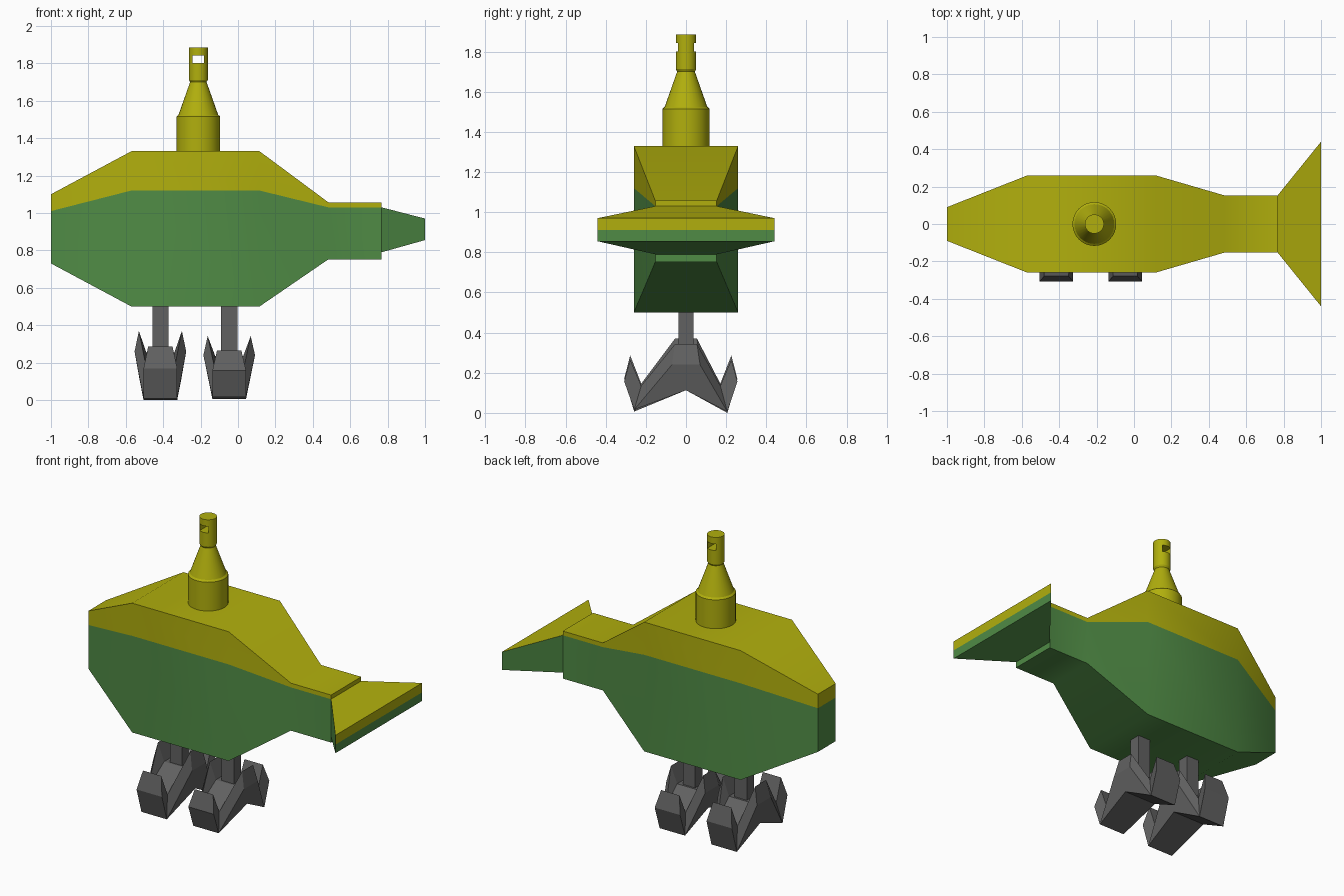
import bpy, bmesh, math

if "Cube" in bpy.data.objects:
    bpy.data.objects.remove(bpy.data.objects["Cube"])


def material(name, color):
    m = bpy.data.materials.new(name)
    m.diffuse_color = (*color, 1)
    m.use_nodes = True
    m.node_tree.nodes["Principled BSDF"].inputs["Base Color"].default_value = m.diffuse_color
    return m


YELLOW = material("yellow", (0.44, 0.43, 0.004))
GREEN = material("green", (0.08, 0.26, 0.06))
GREY = material("dark_grey", (0.12, 0.12, 0.12))


def build(name, verts, faces, mats, indices=None):
    me = bpy.data.meshes.new(name)
    me.from_pydata(verts, [], faces)
    for m in mats:
        me.materials.append(m)
    if indices:
        me.polygons.foreach_set("material_index", indices)
    ob = bpy.data.objects.new(name, me)
    bpy.context.collection.objects.link(ob)
    # consistent outward normals
    bm = bmesh.new()
    bm.from_mesh(me)
    bmesh.ops.recalc_face_normals(bm, faces=bm.faces)
    bm.to_mesh(me)
    bm.free()
    return ob


def activate(ob):
    bpy.ops.object.select_all(action='DESELECT')
    ob.select_set(True)
    bpy.context.view_layer.objects.active = ob


def smooth(ob, angle):
    activate(ob)
    bpy.ops.object.shade_smooth_by_angle(angle=math.radians(angle))


# Hull: lofted rectangular stations (x, half width, bottom, colour split, top)
stations = [(-1, .09, .73, 1.01, 1.10), (-.57, .26, .50, 1.12, 1.33), (.115, .26, .50, 1.12, 1.33),
            (.483, .153, .752, 1.03, 1.057), (.768, .153, .752, 1.03, 1.057)]
verts, faces, idx = [], [], []
for x, w, lo, mid, hi in stations:
    verts += [(x, -w, lo), (x, w, lo), (x, w, mid), (x, w, hi), (x, -w, hi), (x, -w, mid)]
for s in range(len(stations) - 1):
    for k in range(6):
        a, b = s * 6 + k, s * 6 + (k + 1) % 6
        faces.append((a, b, b + 6, a + 6))
        idx.append(1 if k in (2, 3, 4) else 0)
for e in (0, 6 * (len(stations) - 1)):
    faces += [(e, e + 1, e + 2, e + 5), (e + 5, e + 2, e + 3, e + 4)]
    idx += [0, 1]
smooth(build("hull", verts, faces, [GREEN, YELLOW], idx), 40)

# Tail fin: flares sideways while thinning, with a two-colour end
a, b = .768, 1.0
verts = [(a, -.153, .79), (a, .153, .79), (a, .153, 1.03), (a, -.153, 1.03),
         (b, -.44, .855), (b, .44, .855), (b, .44, .91), (b, .44, .97), (b, -.44, .97), (b, -.44, .91)]
faces = [(0, 1, 2, 3), (0, 1, 5, 4), (1, 2, 7, 6, 5), (3, 0, 4, 9, 8), (4, 5, 6, 9), (2, 3, 8, 7), (9, 6, 7, 8)]
build("tail_fin", verts, faces, [GREEN, YELLOW], [0, 0, 0, 0, 0, 1, 1])

# Tower: lathed profile (radius, height)
profile = [(.117, 1.30), (.117, 1.515), (.106, 1.525), (.044, 1.70), (.051, 1.712), (.051, 1.885)]
N, TX = 32, -.212
verts = [(TX + r * math.cos(2 * math.pi * i / N), r * math.sin(2 * math.pi * i / N), z)
         for r, z in profile for i in range(N)]
faces = [(s * N + i, s * N + (i + 1) % N, (s + 1) * N + (i + 1) % N, (s + 1) * N + i)
         for s in range(len(profile) - 1) for i in range(N)]
faces += [tuple(range(N)), tuple(range(len(verts) - N, len(verts)))]
tower = build("tower", verts, faces, [YELLOW])

# Window cut through the tower head
bpy.ops.mesh.primitive_cube_add(size=1, location=(TX, 0, 1.822))
cutter = bpy.context.object
cutter.name = "window_cutter"
cutter.scale = (.06, .3, .042)
cutter.hide_render = True
cutter.data.materials.append(YELLOW)
cut = tower.modifiers.new("window", 'BOOLEAN')
cut.object = cutter
cut.solver = 'EXACT'
activate(tower)
bpy.ops.object.modifier_apply(modifier="window")
bpy.data.objects.remove(cutter)
smooth(tower, 20)

# Foot corners in one quadrant: long toe base, outer, tip, inner; short side toe outer, tip; deck
corner = {"base": (.09, .232, .01), "outer": (.09, .282, .157), "tip": (.065, .252, .265),
          "inner": (.07, .197, .135), "s_out": (.138, .07, .24), "s_tip": (.115, .055, .342),
          "deck": (.075, .05, .235)}
LONG = ("base", "outer", "tip", "inner")


def claw_foot(name, cx, zs):
    verts, ids, faces = [], {}, []
    for k, (x, y, z) in corner.items():
        for sx in (-1, 1):
            for sy in (-1, 1):
                ids[k, sx, sy] = len(verts)
                shift = -.026 if k in LONG else 0
                dz = (-.01 * (zs > 1.05) if k == "base" else 0) + (-.004 if sy > 0 else .006) * (k == "base")
                verts.append((cx + sx * x, sy * y + shift, max(0, z * zs + dz)))
    for sx in (-1, 1):
        ids["arch", sx] = len(verts)
        verts.append((cx + sx * .112, 0, .113))

    def f(*keys):
        faces.append([ids[k] for k in keys])

    for sx in (-1, 1):
        f(("s_out", sx, -1), ("s_out", sx, 1), ("base", sx, 1), ("arch", sx), ("base", sx, -1))
        for p, q in (("s_out", "s_tip"), ("s_tip", "deck")):
            f((p, sx, -1), (p, sx, 1), (q, sx, 1), (q, sx, -1))
        for sy in (-1, 1):
            f(*[(k, sx, sy) for k in LONG])
            f(*[(k, sx, sy) for k in ("base", "inner", "s_tip", "s_out")])
            f(*[(k, sx, sy) for k in ("s_tip", "inner", "deck")])
    for sy in (-1, 1):
        f(("base", -1, sy), ("base", 1, sy), ("arch", 1), ("arch", -1))
        for p, q in zip(LONG, LONG[1:] + ("deck",)):
            f((p, -1, sy), (p, 1, sy), (q, 1, sy), (q, -1, sy))
    f(("deck", -1, -1), ("deck", 1, -1), ("deck", 1, 1), ("deck", -1, 1))
    build(name, verts, faces, [GREY])


# Legs: square posts above claw feet
for side, cx, zs in (("left", -.415, 1.08), ("right", -.047, 1.0)):
    claw_foot(side + "_foot", cx, zs)
    ring = [(cx - .043, -.037), (cx + .043, -.037), (cx + .043, .037), (cx - .043, .037)]
    verts = [(x, y, z) for z in (.2, .53) for x, y in ring]
    faces = [(i, (i + 1) % 4, (i + 1) % 4 + 4, i + 4) for i in range(4)]
    faces += [(0, 1, 2, 3), (4, 5, 6, 7)]
    build(side + "_leg", verts, faces, [GREY])
